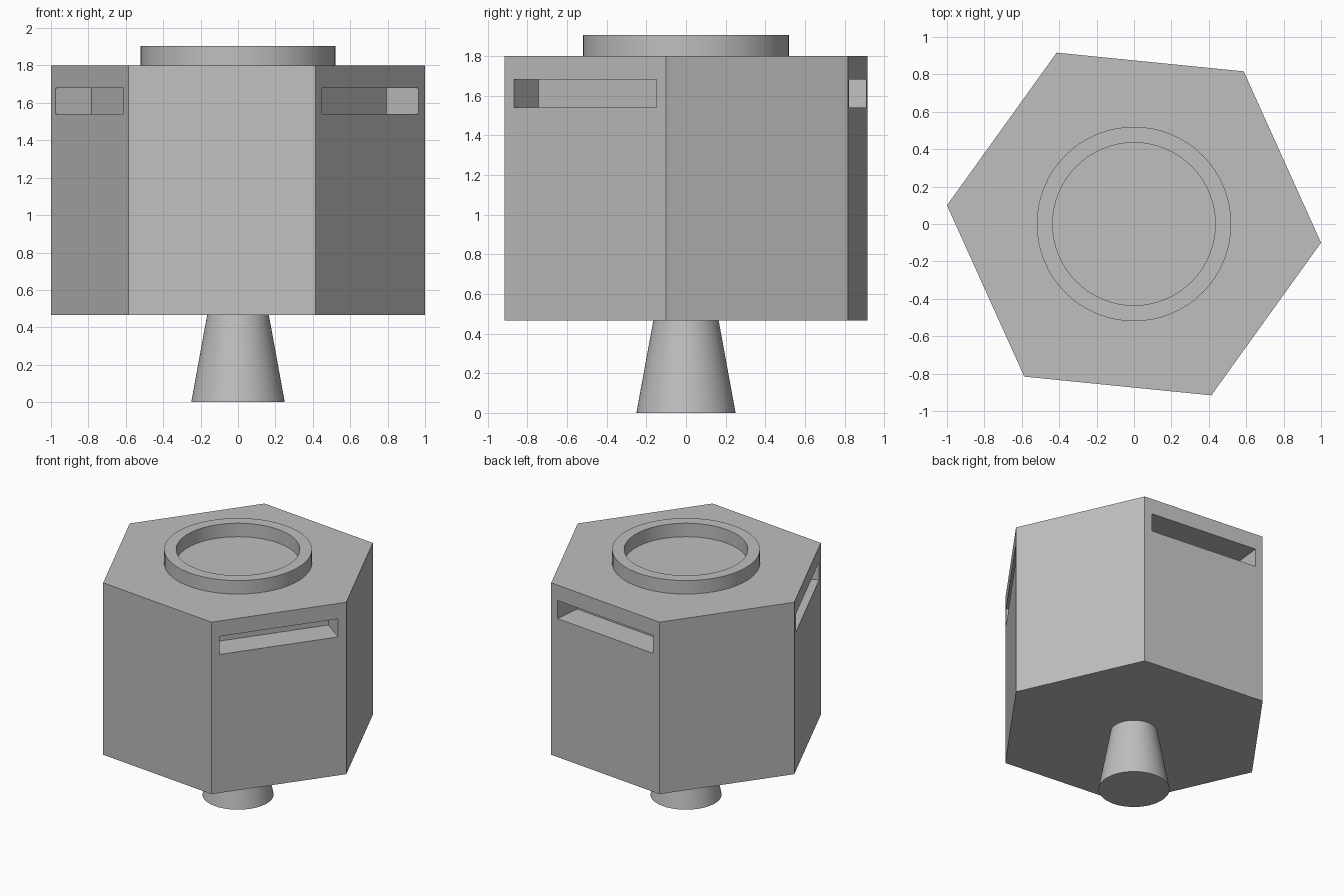
import bpy
import bmesh
import math

if "Cube" in bpy.data.objects:
    bpy.data.objects.remove(bpy.data.objects["Cube"], do_unlink=True)

grey = bpy.data.materials.new("plain_grey")
grey.use_nodes = True
colour = (0.52, 0.52, 0.52, 1)
grey.diffuse_color = colour
grey.node_tree.nodes["Principled BSDF"].inputs["Base Color"].default_value = colour

BODY_BOTTOM, BODY_TOP = 0.465, 1.8
SLOT_BOTTOM, SLOT_TOP, SLOT_DEPTH = 1.54, 1.68, 0.21
TURN = math.radians(-5.7)


def make_object(name, bm, smooth=False):
    bmesh.ops.recalc_face_normals(bm, faces=bm.faces)
    mesh = bpy.data.meshes.new(name)
    bm.to_mesh(mesh)
    bm.free()
    mesh.materials.append(grey)
    obj = bpy.data.objects.new(name, mesh)
    bpy.context.collection.objects.link(obj)
    if smooth:
        bpy.ops.object.select_all(action="DESELECT")
        obj.select_set(True)
        bpy.context.view_layer.objects.active = obj
        bpy.ops.object.shade_smooth_by_angle(angle=math.radians(30))
    return obj


def lathe(name, profile, segments=64):
    """Spin a profile of (radius, height) points around the z axis."""
    bm = bmesh.new()
    verts = [bm.verts.new((r, 0, z)) for r, z in profile]
    edges = [bm.edges.new(pair) for pair in zip(verts, verts[1:])]
    bmesh.ops.spin(bm, geom=verts + edges, cent=(0, 0, 0), axis=(0, 0, 1),
                   angle=math.tau, steps=segments)
    bmesh.ops.remove_doubles(bm, verts=bm.verts, dist=0.0001)
    return make_object(name, bm, smooth=True)


# Hexagonal body
bm = bmesh.new()
corners = [bm.verts.new((1.005 * math.cos(TURN + i * math.tau / 6),
                         1.005 * math.sin(TURN + i * math.tau / 6), BODY_BOTTOM))
           for i in range(6)]
base = bm.faces.new(corners)
top = bmesh.ops.extrude_face_region(bm, geom=[base], use_keep_orig=True)["geom"]
for v in top:
    if isinstance(v, bmesh.types.BMVert):
        v.co.z = BODY_TOP
bmesh.ops.recalc_face_normals(bm, faces=bm.faces)

# Slots sunk into every other side
sides = [f for f in bm.faces if abs(f.normal.z) < 0.1]
sides.sort(key=lambda f: math.atan2(f.normal.y, f.normal.x) % math.tau)
for face in sides[1::2]:
    inward = -face.normal.copy()
    bmesh.ops.inset_individual(bm, faces=[face], thickness=0.085)
    middle = face.calc_center_median().z
    for v in face.verts:
        v.co.z = SLOT_TOP if v.co.z > middle else SLOT_BOTTOM
    # A second inset on the same outline becomes the slot walls
    bmesh.ops.inset_individual(bm, faces=[face], thickness=0)
    bmesh.ops.translate(bm, verts=face.verts, vec=inward * SLOT_DEPTH)
make_object("hexagonal_body", bm)

# Raised ring on the lid
lathe("top_ring", [(0.435, BODY_TOP), (0.435, 1.905), (0.52, 1.905), (0.52, BODY_TOP)])

# Tapered foot
lathe("tapered_foot", [(0, 0), (0.25, 0), (0.165, BODY_BOTTOM)])
